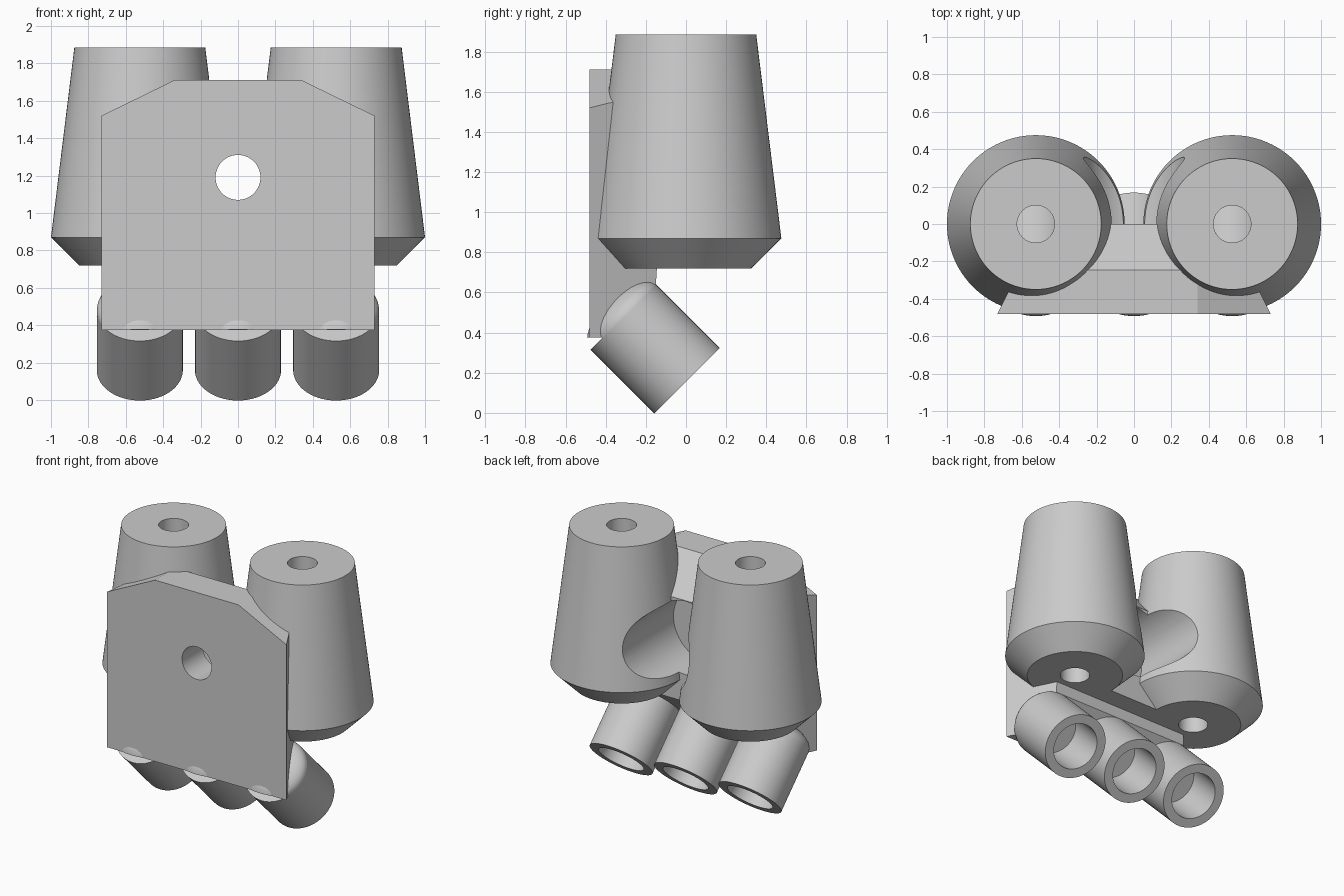
import bpy, bmesh, math
from mathutils import Vector, Matrix

cube = bpy.data.objects.get("Cube")
if cube:
    bpy.data.objects.remove(cube, do_unlink=True)

grey = bpy.data.materials.new("plain grey")
grey.use_nodes = True
grey.diffuse_color = (0.6, 0.6, 0.6, 1)
grey.node_tree.nodes["Principled BSDF"].inputs["Base Color"].default_value = (0.6, 0.6, 0.6, 1)

SIDE_X = 0.525          # spacing of cones and tubes
BORE_Z = 1.19           # height of the mounting hole
TUBE_R = 0.23


def finish(bm, name):
    bmesh.ops.recalc_face_normals(bm, faces=bm.faces)
    mesh = bpy.data.meshes.new(name)
    bm.to_mesh(mesh)
    bm.free()
    mesh.materials.append(grey)
    obj = bpy.data.objects.new(name, mesh)
    bpy.context.collection.objects.link(obj)
    return obj


def lathe(name, profile, matrix, closed=True, steps=72):
    """Spin a (radius, height) profile about local z, then place it."""
    bm = bmesh.new()
    verts = [bm.verts.new((r, 0, h)) for r, h in profile]
    edges = [bm.edges.new(p) for p in zip(verts, verts[1:])]
    if closed:
        edges.append(bm.edges.new((verts[-1], verts[0])))
    bmesh.ops.spin(bm, geom=verts + edges, cent=(0, 0, 0), axis=(0, 0, 1),
                   angle=math.tau, steps=steps, use_duplicate=False)
    bmesh.ops.remove_doubles(bm, verts=bm.verts, dist=1e-5)
    bmesh.ops.transform(bm, matrix=matrix, verts=bm.verts)
    return finish(bm, name)


def cutter(radius, length, matrix):
    bm = bmesh.new()
    bmesh.ops.create_cone(bm, cap_ends=True, segments=72, radius1=radius,
                          radius2=radius, depth=length, matrix=matrix)
    obj = finish(bm, "cutter")
    obj.hide_render = True
    return obj


def cut(obj, cutters):
    """Subtract the cutters and bake the result."""
    for c in cutters:
        mod = obj.modifiers.new("cut", "BOOLEAN")
        mod.operation, mod.solver, mod.object = "DIFFERENCE", "EXACT", c
    graph = bpy.context.evaluated_depsgraph_get()
    graph.update()
    mesh = bpy.data.meshes.new_from_object(obj.evaluated_get(graph))
    obj.modifiers.clear()
    obj.data = mesh


# Cutters: mounting hole, wide clearance bore behind it, and cone holes
along_y = Matrix.Rotation(math.pi / 2, 4, "X")
hole = cutter(0.12, 2, Matrix.Translation((0, 0, BORE_Z)) @ along_y)
bore = cutter(0.27, 1, Matrix.Translation((0, 0.26, BORE_Z)) @ along_y)
shafts = [cutter(0.1, 4, Matrix.Translation((s * SIDE_X, 0, 1))) for s in (-1, 1)]

# Bracket body: side profile extruded across, then trimmed by slanted planes
bm = bmesh.new()
side = [(-0.48, 0.375), (-0.415, 0.375), (-0.15, 0.64), (-0.145, 0.72),
        (0, 0.72), (0, 1.465), (-0.245, 1.71), (-0.48, 1.71)]
face = bm.faces.new([bm.verts.new((-1, y, z)) for y, z in side])
ext = bmesh.ops.extrude_face_region(bm, geom=[face])
bmesh.ops.translate(bm, vec=(2, 0, 0),
                    verts=[v for v in ext["geom"] if isinstance(v, bmesh.types.BMVert)])
for s in (-1, 1):
    for point, normal in (((s * 0.73, -0.48, 1), (s, 0.5, 0)),
                          ((s * 0.73, 0, 1.52), (s * 0.19, 0, 0.39))):
        trim = bmesh.ops.bisect_plane(bm, geom=bm.verts[:] + bm.edges[:] + bm.faces[:],
                                      plane_co=point, plane_no=Vector(normal).normalized(),
                                      clear_outer=True)
        rim = [e for e in trim["geom_cut"] if isinstance(e, bmesh.types.BMEdge)]
        bmesh.ops.holes_fill(bm, edges=rim, sides=0)
body = finish(bm, "bracket_body")
cut(body, [hole, bore] + shafts)

# Tapered holders with a through hole
holders = []
for s, label in ((-1, "right"), (1, "left")):
    cone = lathe(label + "_tapered_holder",
                 [(0.1, 0.72), (0.325, 0.72), (0.475, 0.87), (0.35, 1.885), (0.1, 1.885)],
                 Matrix.Translation((s * SIDE_X, 0, 0)), steps=96)
    cut(cone, [bore])
    holders.append(cone)

# Slanted blind tubes, each with a rounded root inside the bracket
tubes = []
tilt = Matrix.Rotation(math.radians(45), 4, "X")
for i, label in enumerate(("right", "middle", "left")):
    place = Matrix.Translation(((i - 1) * SIDE_X, -0.313, 0.478)) @ tilt
    tubes.append(lathe(label + "_tube",
                       [(0, 0), (TUBE_R, 0), (TUBE_R, -0.45), (0.165, -0.45),
                        (0.165, -0.13), (0, -0.13)], place, closed=False))
    arc = [math.pi / 2 * k / 10 for k in range(11)]
    root = lathe(label + "_tube_root",
                 [(TUBE_R * math.cos(a), 0.11 * math.sin(a)) for a in arc],
                 place, closed=False)
    bm = bmesh.new()
    bm.from_mesh(root.data)
    bmesh.ops.bisect_plane(bm, geom=bm.verts[:] + bm.edges[:] + bm.faces[:],
                           plane_co=(0, 0, 0.376), plane_no=(0, 0, -1), clear_outer=True)
    bm.to_mesh(root.data)
    bm.free()
    tubes.append(root)

for c in [hole, bore] + shafts:
    bpy.data.objects.remove(c, do_unlink=True)

# Smooth the round walls, keep the edges crisp
bpy.ops.object.select_all(action="DESELECT")
for obj in [body] + holders + tubes:
    obj.select_set(True)
bpy.context.view_layer.objects.active = body
bpy.ops.object.shade_smooth_by_angle(angle=math.radians(25))
